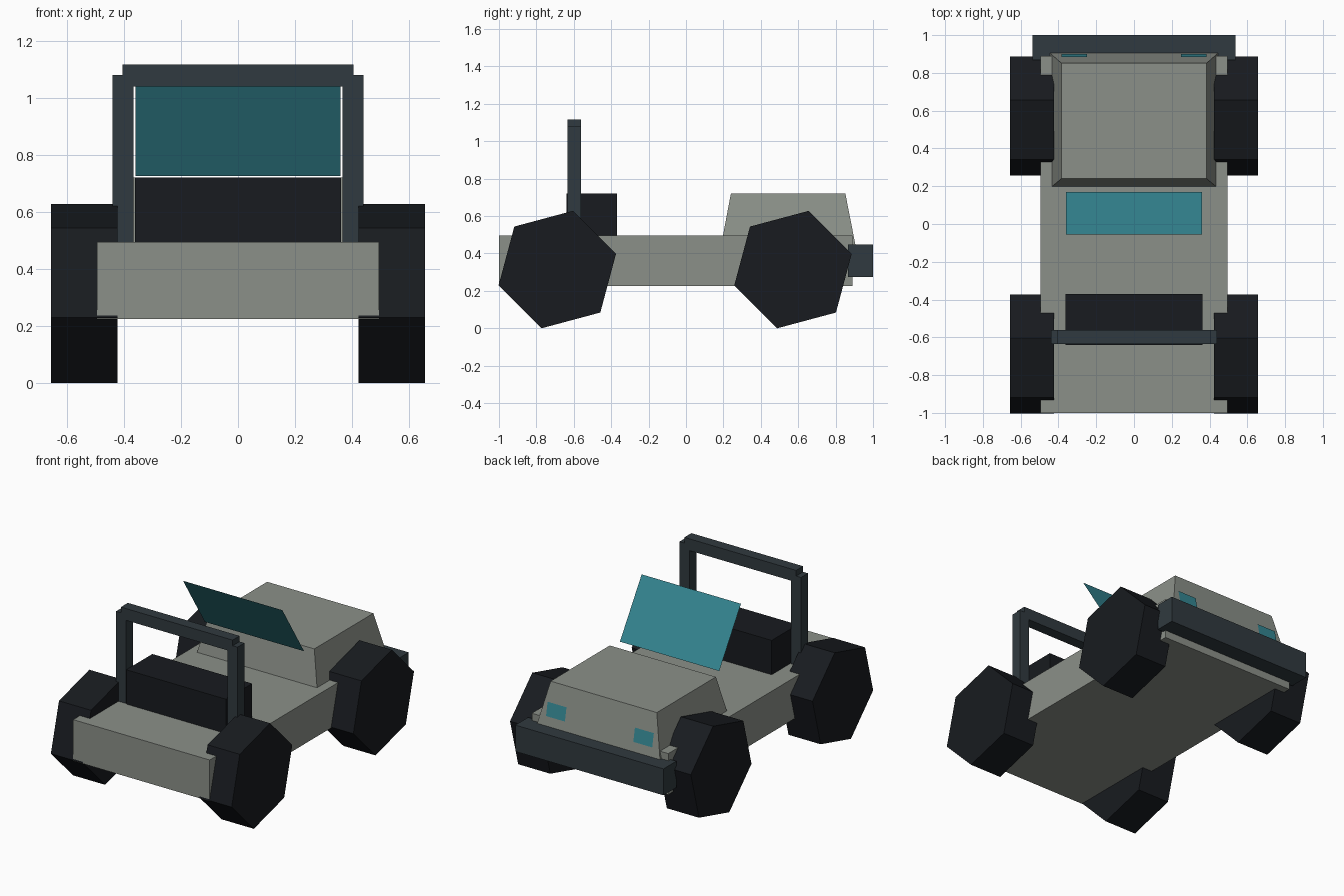
import bpy, math
from mathutils import Matrix

if "Cube" in bpy.data.objects:
    bpy.data.objects.remove(bpy.data.objects["Cube"])


def material(name, rgb):
    m = bpy.data.materials.new(name)
    m.diffuse_color = (*rgb, 1)
    m.use_nodes = True
    m.node_tree.nodes["Principled BSDF"].inputs["Base Color"].default_value = m.diffuse_color
    return m


PAINT = material("paint", (0.26, 0.28, 0.25))
STEEL = material("dark_steel", (0.03, 0.042, 0.05))
RUBBER = material("rubber", (0.009, 0.011, 0.014))
GLASS = material("glass", (0.035, 0.24, 0.29))


def mesh_object(name, verts, faces, mat):
    me = bpy.data.meshes.new(name)
    me.from_pydata(verts, [], faces)
    me.materials.append(mat)
    ob = bpy.data.objects.new(name, me)
    bpy.context.collection.objects.link(ob)
    return ob


def frustum(name, bottom, top, mat):
    """Each level is (x0, x1, y0, y1, z)."""
    verts = []
    for x0, x1, y0, y1, z in (bottom, top):
        verts += [(x0, y0, z), (x1, y0, z), (x1, y1, z), (x0, y1, z)]
    sides = [(i, (i + 1) % 4, (i + 1) % 4 + 4, i + 4) for i in range(4)]
    return mesh_object(name, verts, [(3, 2, 1, 0), (4, 5, 6, 7)] + sides, mat)


def box(name, x, y, z, mat):
    return frustum(name, (*x, *y, z[0]), (*x, *y, z[1]), mat)


def panel(name, x, low, high, mat):
    """Flat sheet facing forward along the hood; low and high are (y, z)."""
    verts = [(x[1], *low), (x[0], *low), (x[0], *high), (x[1], *high)]
    return mesh_object(name, verts, [(0, 1, 2, 3)], mat)


# Body and sloped hood
box("body_tub", (-0.495, 0.495), (-1.0, 0.89), (0.225, 0.495), PAINT)
frustum("hood", (-0.447, 0.447, 0.187, 0.907, 0.44),
        (-0.385, 0.385, 0.24, 0.852, 0.72), PAINT)

# Bumper, seat and windshield
box("bumper", (-0.537, 0.537), (0.867, 1.0), (0.275, 0.448), STEEL)
box("seat", (-0.362, 0.362), (-0.64, -0.37), (0.48, 0.72), RUBBER)
panel("windshield", (-0.36, 0.36), (0.17, 0.725), (-0.055, 1.08), GLASS)

# Roll bar crosspiece
box("roll_bar_top", (-0.405, 0.405), (-0.634, -0.562), (1.04, 1.117), STEEL)

# Mirrored parts: roll bar posts, headlights and six-sided wheels
for side, s in (("left", -1), ("right", 1)):
    box(side + "_roll_bar_post", sorted((s * 0.367, s * 0.44)),
        (-0.634, -0.562), (0.48, 1.08), STEEL)
    panel(side + "_headlight", sorted((s * 0.248, s * 0.385)),
          (0.900, 0.51), (0.883, 0.597), GLASS)
    for end, y in (("front", -0.688), ("back", 0.572)):
        bpy.ops.mesh.primitive_cylinder_add(vertices=6, radius=0.325, depth=0.233)
        wheel = bpy.context.object
        wheel.name = f"{end}_{side}_wheel"
        wheel.data.transform(Matrix.Rotation(math.radians(-15), 4, 'X')
                             @ Matrix.Rotation(math.pi / 2, 4, 'Y')
                             @ Matrix.Rotation(math.pi / 6, 4, 'Z'))
        # The hexagon's first corner points along y before the tilt
        wheel.location = (s * 0.539, y, 0.314)
        wheel.data.materials.append(RUBBER)
